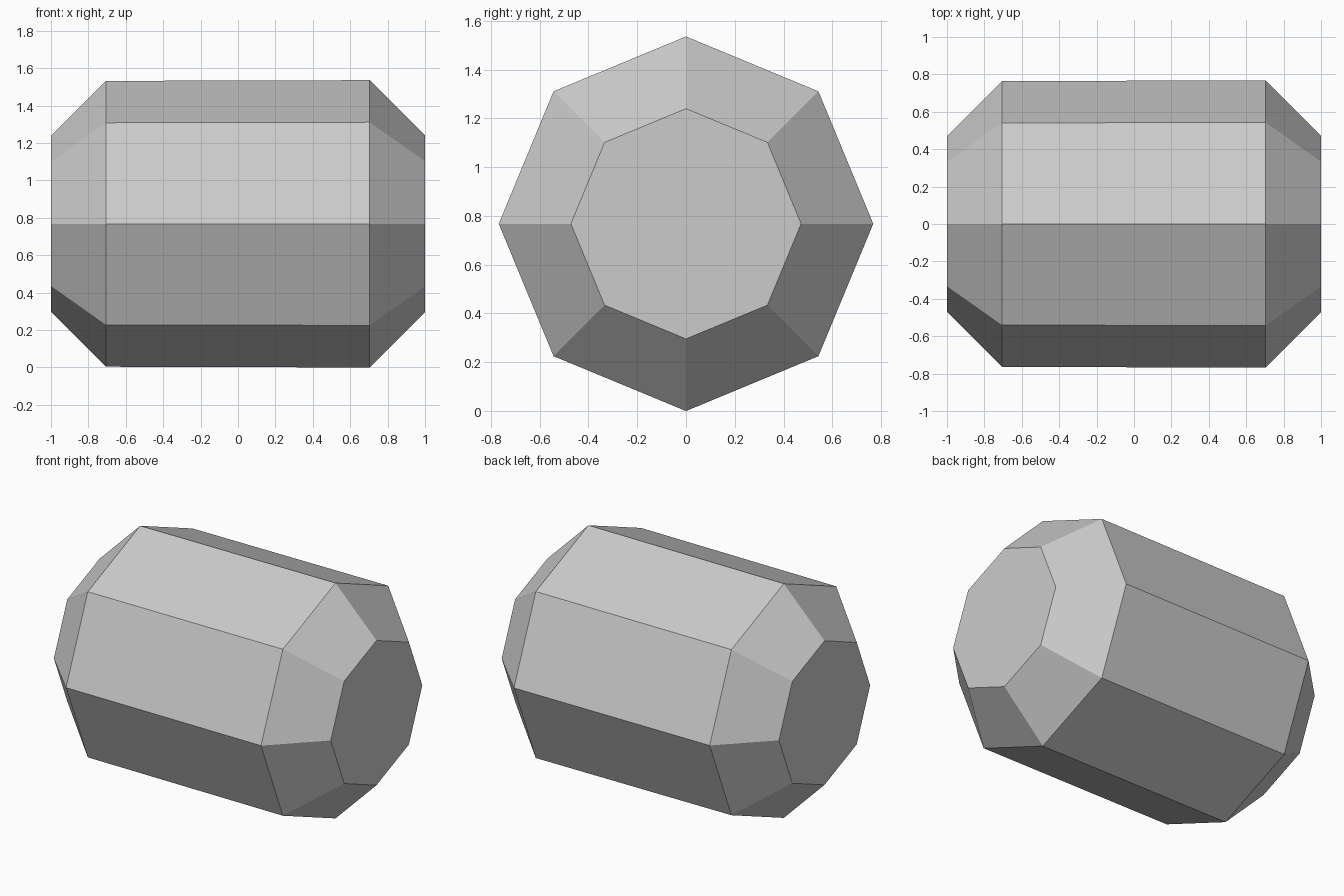
import bpy, bmesh, math

cube = bpy.data.objects.get("Cube")
if cube:
    bpy.data.objects.remove(cube, do_unlink=True)

SIDES = 8
CENTRE_Z = 0.768
# Lengthwise profile: (x, radius)
PROFILE = [(-1, 0.47), (-0.706, 0.764), (0.704, 0.768), (1, 0.472)]

# Plain grey material
grey = bpy.data.materials.new("plain grey")
grey.use_nodes = True
colour = (0.6, 0.6, 0.6, 1)
grey.diffuse_color = colour
grey.node_tree.nodes["Principled BSDF"].inputs["Base Color"].default_value = colour

# Octagonal rings along x, corner pointing up
bm = bmesh.new()
rings = []
for x, r in PROFILE:
    angles = [math.tau * i / SIDES for i in range(SIDES)]
    rings.append([bm.verts.new((x, r * math.cos(a), CENTRE_Z + r * math.sin(a)))
                  for a in angles])

# Sides and chamfers
for a, b in zip(rings, rings[1:]):
    for i in range(SIDES):
        j = (i + 1) % SIDES
        bm.faces.new((a[i], a[j], b[j], b[i]))

# Flat end caps
bm.faces.new(rings[0])
bm.faces.new(rings[-1])
bmesh.ops.recalc_face_normals(bm, faces=bm.faces)

mesh = bpy.data.meshes.new("chamfered_barrel")
bm.to_mesh(mesh)
bm.free()
mesh.materials.append(grey)
barrel = bpy.data.objects.new("chamfered_barrel", mesh)
bpy.context.collection.objects.link(barrel)
